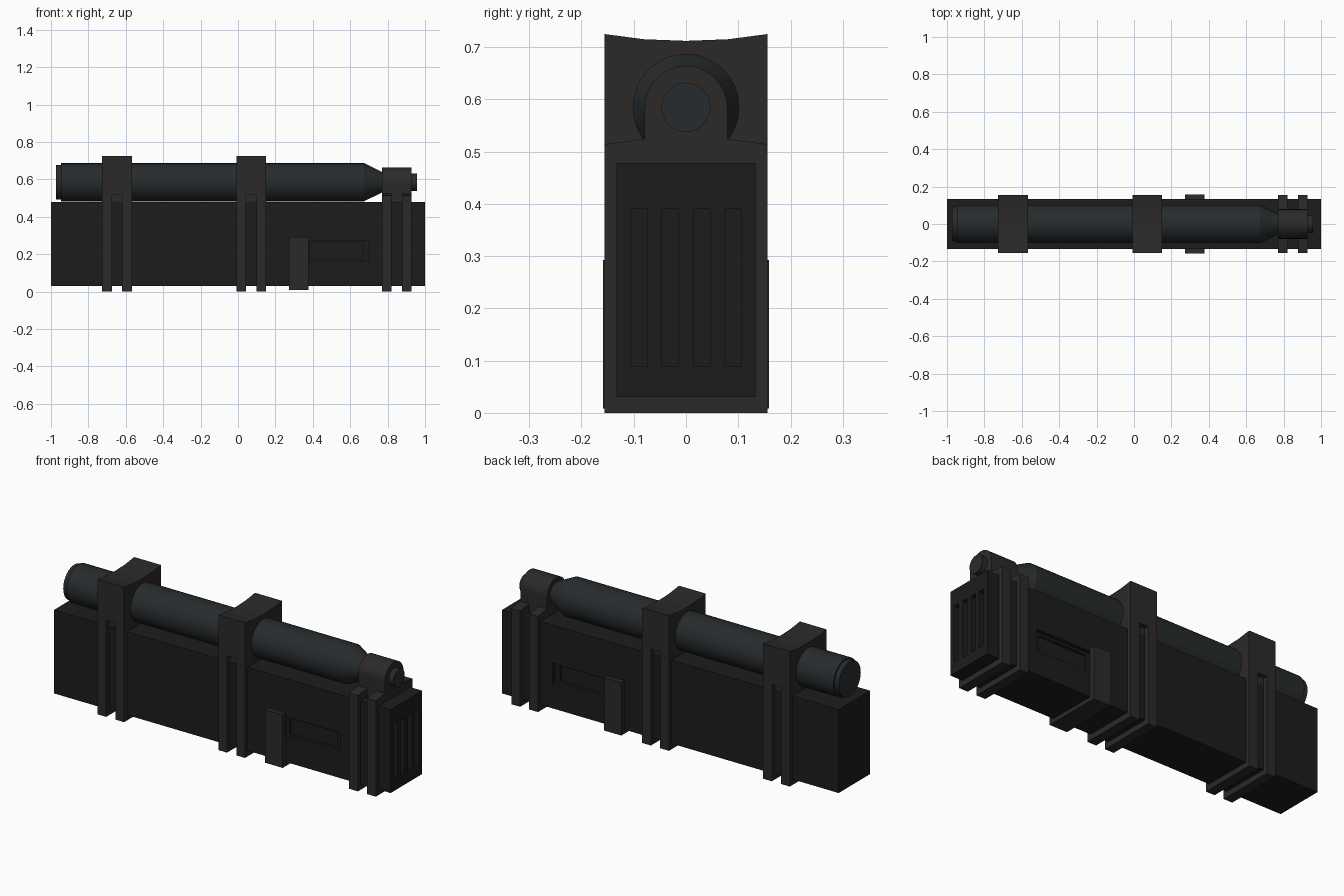
import bpy, bmesh
from math import sin, cos, pi, radians

if "Cube" in bpy.data.objects:
    bpy.data.objects.remove(bpy.data.objects["Cube"])


def material(name, rgb):
    m = bpy.data.materials.new(name)
    m.diffuse_color = (*rgb, 1)
    m.use_nodes = True
    m.node_tree.nodes["Principled BSDF"].inputs["Base Color"].default_value = m.diffuse_color
    return m


BLACK = material("body_black", (0.012, 0.012, 0.011))
GREY = material("strap_grey", (0.025, 0.023, 0.021))
STEEL = material("tube_steel", (0.020, 0.024, 0.026))


def finish(name, bm, mat):
    bmesh.ops.recalc_face_normals(bm, faces=bm.faces)
    me = bpy.data.meshes.new(name)
    bm.to_mesh(me)
    bm.free()
    ob = bpy.data.objects.new(name, me)
    me.materials.append(mat)
    bpy.context.collection.objects.link(ob)
    return ob


def prism(name, half, x0, x1, mat):
    """Mirror a half outline of (y, z) points across y = 0 and extrude it along x."""
    pts = half + [(-y, z) for y, z in reversed(half) if abs(y) > 1e-6]
    bm = bmesh.new()
    face = bm.faces.new([bm.verts.new((x0, y, z)) for y, z in pts])
    ext = bmesh.ops.extrude_face_region(bm, geom=[face])
    moved = [v for v in ext["geom"] if isinstance(v, bmesh.types.BMVert)]
    bmesh.ops.translate(bm, verts=moved, vec=(x1 - x0, 0, 0))
    return finish(name, bm, mat)


def add_box(bm, x0, x1, y0, y1, z0, z1):
    verts = bmesh.ops.create_cube(bm, size=1)["verts"]
    for v in verts:
        v.co = (x1 if v.co.x > 0 else x0, y1 if v.co.y > 0 else y0, z1 if v.co.z > 0 else z0)


# Main body
bm = bmesh.new()
add_box(bm, -1, 1, -0.133, 0.133, 0.03, 0.478)
body = finish("body", bm, BLACK)

# Cutters: stepped side recesses and four end vents
bm = bmesh.new()
for s in (-1, 1):
    for x0, x1, z0, z1, depth in ((0.36, 0.70, 0.16, 0.273, 0.02), (0.385, 0.67, 0.175, 0.26, 0.033)):
        y0, y1 = sorted((s * (0.133 - depth), s * (0.15 + depth)))
        add_box(bm, x0, x1, y0, y1, z0, z1)
for y in (-0.09, -0.03, 0.03, 0.09):
    add_box(bm, 0.97, 1.05, y - 0.016, y + 0.016, 0.09, 0.39)
cutter = finish("recess_cutter", bm, BLACK)
cutter.hide_render = True
mod = body.modifiers.new("recesses", "BOOLEAN")
mod.operation, mod.solver, mod.object = "DIFFERENCE", "EXACT", cutter
mod.use_self = True
bpy.context.view_layer.objects.active = body
bpy.ops.object.modifier_apply(modifier=mod.name)
bpy.data.objects.remove(cutter)


# U-shaped straps below the two tube clamps
def u_strap(w, top, bottom):
    return [(0, bottom), (w, bottom), (w, top), (0.13, top), (0.13, 0.035), (0, 0.035)]


CZ = 0.585  # tube axis height
clamp = [(0, 0.47), (0.13, 0.47), (0.13, 0.52), (0.156, 0.52), (0.156, 0.725),
         (0.08, 0.715), (0, 0.712)]
for label, x in (("rear", -0.726), ("middle", -0.008)):
    prism(label + "_clamp", clamp, x, x + 0.159, GREY)
    for i, dx in enumerate((0, 0.107)):
        prism(f"{label}_strap_{i + 1}", u_strap(0.156, 0.52, 0), x + dx, x + dx + 0.052, GREY)

# Nose bracket with arched top and two shouldered straps
arch = [(0.079 * cos(a * pi / 16), CZ + 0.079 * sin(a * pi / 16)) for a in range(9)]
prism("nose_bracket", [(0, 0.47), (0.079, 0.47)] + arch[:-1] + [(0, CZ + 0.079)], 0.77, 0.928, GREY)
shoulder = [(0, 0), (0.156, 0), (0.156, 0.514), (0.075, 0.525), (0.075, 0.47), (0.13, 0.47),
            (0.13, 0.035), (0, 0.035)]
for i, x in enumerate((0.77, 0.876)):
    prism(f"nose_strap_{i + 1}", shoulder, x, x + 0.052, GREY)

# Wide latch strap beside the recesses
prism("latch_strap", u_strap(0.159, 0.293, 0.008), 0.273, 0.377, GREY)

# Turned tube
profile = [(-0.973, 0.093), (-0.947, 0.093), (-0.947, 0.102), (0.674, 0.102), (0.78, 0.05),
           (0.80, 0.047), (0.957, 0.047)]
N = 32
bm = bmesh.new()
rings = [[bm.verts.new((x, r * cos(2 * pi * k / N), CZ + r * sin(2 * pi * k / N))) for k in range(N)]
         for x, r in profile]
for a, b in zip(rings, rings[1:]):
    for k in range(N):
        bm.faces.new((a[k], a[(k + 1) % N], b[(k + 1) % N], b[k]))
bm.faces.new(rings[0])
bm.faces.new(rings[-1])
tube = finish("tube", bm, STEEL)
bpy.ops.object.select_all(action="DESELECT")
tube.select_set(True)
bpy.context.view_layer.objects.active = tube
bpy.ops.object.shade_smooth_by_angle(angle=radians(25))
